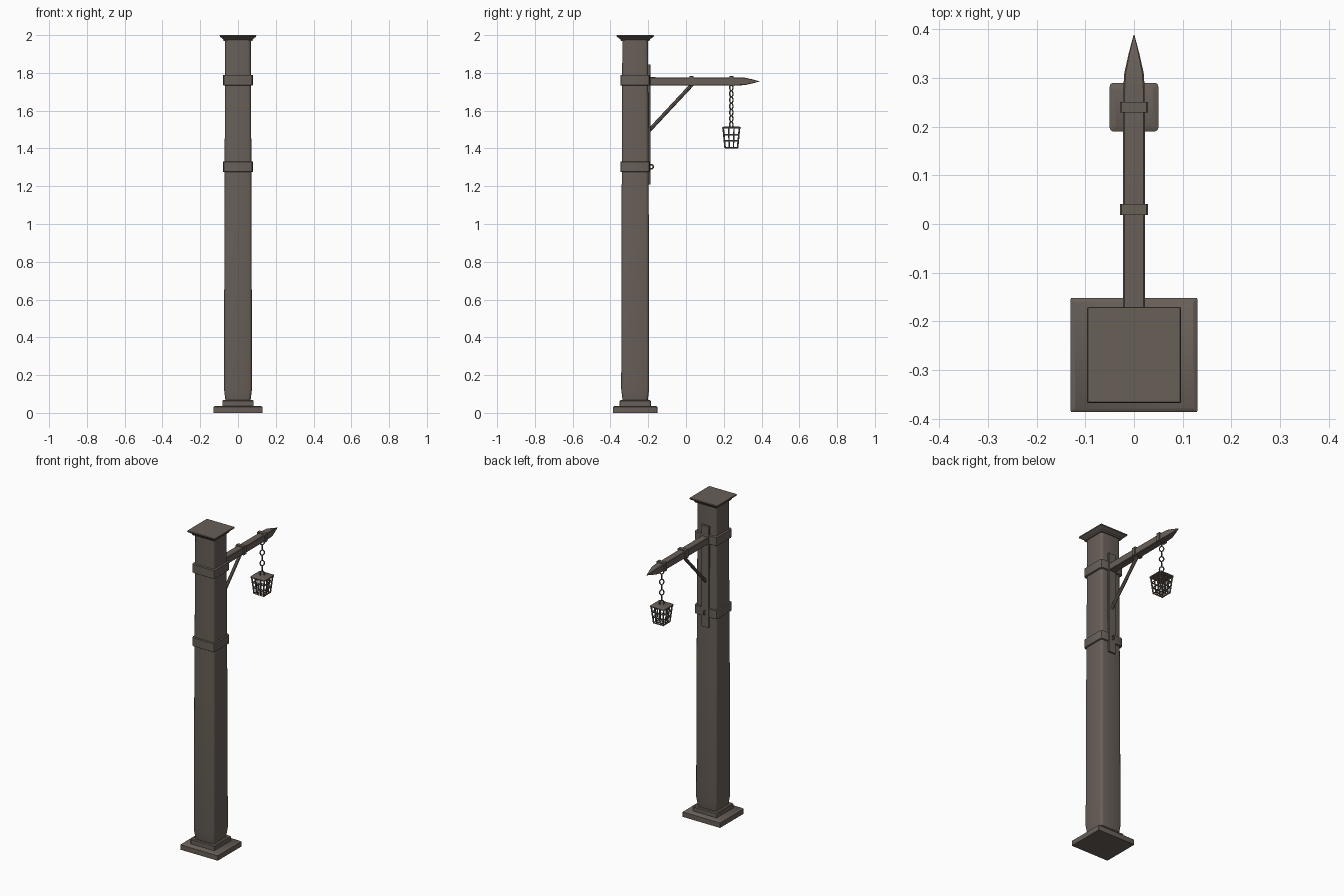
import bpy, bmesh, math
from mathutils import Vector, Matrix

if "Cube" in bpy.data.objects:
    bpy.data.objects.remove(bpy.data.objects["Cube"])

iron = bpy.data.materials.new("weathered brown")
iron.diffuse_color = (0.140, 0.115, 0.097, 1)
iron.use_nodes = True
iron.node_tree.nodes["Principled BSDF"].inputs["Base Color"].default_value = iron.diffuse_color
PY = -0.269      # post centre in y
LY = 0.24        # lantern centre in y


def finish(name, bm):
    bmesh.ops.recalc_face_normals(bm, faces=bm.faces)
    me = bpy.data.meshes.new(name)
    bm.to_mesh(me)
    bm.free()
    me.materials.append(iron)
    ob = bpy.data.objects.new(name, me)
    bpy.context.collection.objects.link(ob)
    bpy.context.view_layer.objects.active = ob
    bpy.ops.object.select_all(action='DESELECT')
    ob.select_set(True)
    bpy.ops.object.shade_smooth_by_angle(angle=math.radians(35))
    return ob


def section(hx, hy, r, seg):
    """Rounded rectangle outline."""
    pts = []
    for i, (sx, sy) in enumerate([(1, 1), (-1, 1), (-1, -1), (1, -1)]):
        for k in range(seg + 1):
            a = math.pi / 2 * (i + k / seg)
            pts.append((sx * (hx - r) + r * math.cos(a), sy * (hy - r) + r * math.sin(a)))
    return pts


def loft(name, levels, cx=0, cy=PY, seg=3, along_y=False, cz=0):
    """Stack of rounded rectangles (position, half a, half b, corner radius)."""
    bm = bmesh.new()
    rings = []
    for t, hx, hy, r in levels:
        if along_y:
            co = [(cx + a, t, cz + b) for a, b in section(hx, hy, r, seg)]
        else:
            co = [(cx + a, cy + b, t) for a, b in section(hx, hy, r, seg)]
        rings.append([bm.verts.new(c) for c in co])
    n = len(rings[0])
    for lo, hi in zip(rings, rings[1:]):
        for i in range(n):
            j = (i + 1) % n
            bm.faces.new((lo[i], lo[j], hi[j], hi[i]))
    bm.faces.new(rings[0])
    bm.faces.new(rings[-1])
    return finish(name, bm)


def rod(bm, a, b, r, sides=6):
    a, b = Vector(a), Vector(b)
    d = b - a
    m = Matrix.Translation((a + b) / 2) @ d.to_track_quat('Z', 'Y').to_matrix().to_4x4()
    bmesh.ops.create_cone(bm, cap_ends=True, segments=sides, radius1=r, radius2=r,
                          depth=d.length, matrix=m)


def ring(bm, matrix, R, r, stretch=1.0, n=14, k=6):
    """Torus in the local xz plane, stretched along z."""
    g = [[bm.verts.new(matrix @ Vector((
        (R + r * math.cos(b)) * math.cos(a), r * math.sin(b),
        (R * stretch + r * math.cos(b)) * math.sin(a))))
        for b in [2 * math.pi * j / k for j in range(k)]]
        for a in [2 * math.pi * i / n for i in range(n)]]
    for i in range(n):
        for j in range(k):
            i2, j2 = (i + 1) % n, (j + 1) % k
            bm.faces.new((g[i][j], g[i2][j], g[i2][j2], g[i][j2]))


# Stepped base
loft("base_plate", [(0, .13, .117, .002), (.031, .13, .117, .002), (.037, .122, .110, .002)])
loft("base_step", [(.035, .083, .083, .004), (.062, .083, .083, .004), (.067, .079, .079, .004)])

# Post with tucked-in foot and gentle taper
loft("post", [(.06, .066, .066, .016), (.085, .069, .069, .016), (.125, .074, .074, .016),
              (1.0, .072, .072, .016), (1.975, .068, .068, .016)])

# Flared cap
loft("cap", [(1.970, .076, .076, .004), (1.978, .078, .078, .004), (1.992, .096, .098, .004),
             (1.997, .097, .099, .004), (2.0, .095, .097, .004)])

# Iron bands round the post
for nm, z in (("upper_band", 1.762), ("lower_band", 1.303)):
    loft(nm, [(z - .028, .076, .076, .015), (z - .026, .079, .079, .016),
              (z + .026, .079, .079, .016), (z + .028, .076, .076, .015)], seg=2)

# Back plate holding the arm
loft("back_plate", [(1.21, .025, .009, .002), (1.845, .025, .009, .002)], cy=-.197, seg=1)

# Arm with pointed tip
loft("arm", [(-.205, .023, .022, .003), (.28, .022, .021, .003), (.31, .020, .020, .003),
             (.35, .011, .011, .002), (.388, .001, .001, .0005)], along_y=True, cz=1.755, seg=1)
for nm, y in (("arm_band_inner", .03), ("arm_band_outer", LY)):
    loft(nm, [(y - .011, .029, .027, .003), (y + .011, .029, .027, .003)],
         along_y=True, cz=1.757, seg=1)

# Diagonal brace
bm = bmesh.new()
rod(bm, (0, -.195, 1.495), (0, .032, 1.738), .010, 8)
finish("brace", bm)

# Tether ring on the lower plate
bm = bmesh.new()
ring(bm, Matrix.Translation((0, -.184, 1.303)) @ Matrix.Rotation(math.pi / 2, 4, 'Z'), .011, .004)
finish("tether_ring", bm)

# Chain of alternating links
bm = bmesh.new()
links = 7
for i in range(links):
    z = 1.722 - i * (1.722 - 1.525) / (links - 1)
    ring(bm, Matrix.Translation((0, LY, z)) @ Matrix.Rotation(math.pi / 4 + i * math.pi / 2, 4, 'Z'),
         .0125, .0036, 1.3)
finish("chain", bm)

# Lantern lid
loft("lantern_lid", [(1.505, .050, .050, .008), (1.511, .050, .050, .008),
                     (1.516, .040, .040, .006)], cy=LY)

# Tapered lantern cage
bm = bmesh.new()


def half(z):
    return .033 + (.043 - .033) * (z - 1.404) / (1.507 - 1.404)


def cage(u, v, z):
    return (u * half(z), LY + v * half(z), z)


corners = [(-1, -1), (1, -1), (1, 1), (-1, 1)]
for (u0, v0), (u1, v1) in zip(corners, corners[1:] + corners[:1]):
    for z in (1.404, 1.440, 1.473):
        rod(bm, cage(u0, v0, z), cage(u1, v1, z), .0037)
    for t in (0, 1 / 3, 2 / 3):
        u, v = u0 + (u1 - u0) * t, v0 + (v1 - v0) * t
        rod(bm, cage(u, v, 1.402), cage(u, v, 1.507), .0037 if t else .0045)
for t in (-1 / 3, 1 / 3):       # floor grid
    rod(bm, cage(t, -1, 1.404), cage(t, 1, 1.404), .0037)
    rod(bm, cage(-1, t, 1.404), cage(1, t, 1.404), .0037)
finish("lantern_cage", bm)
